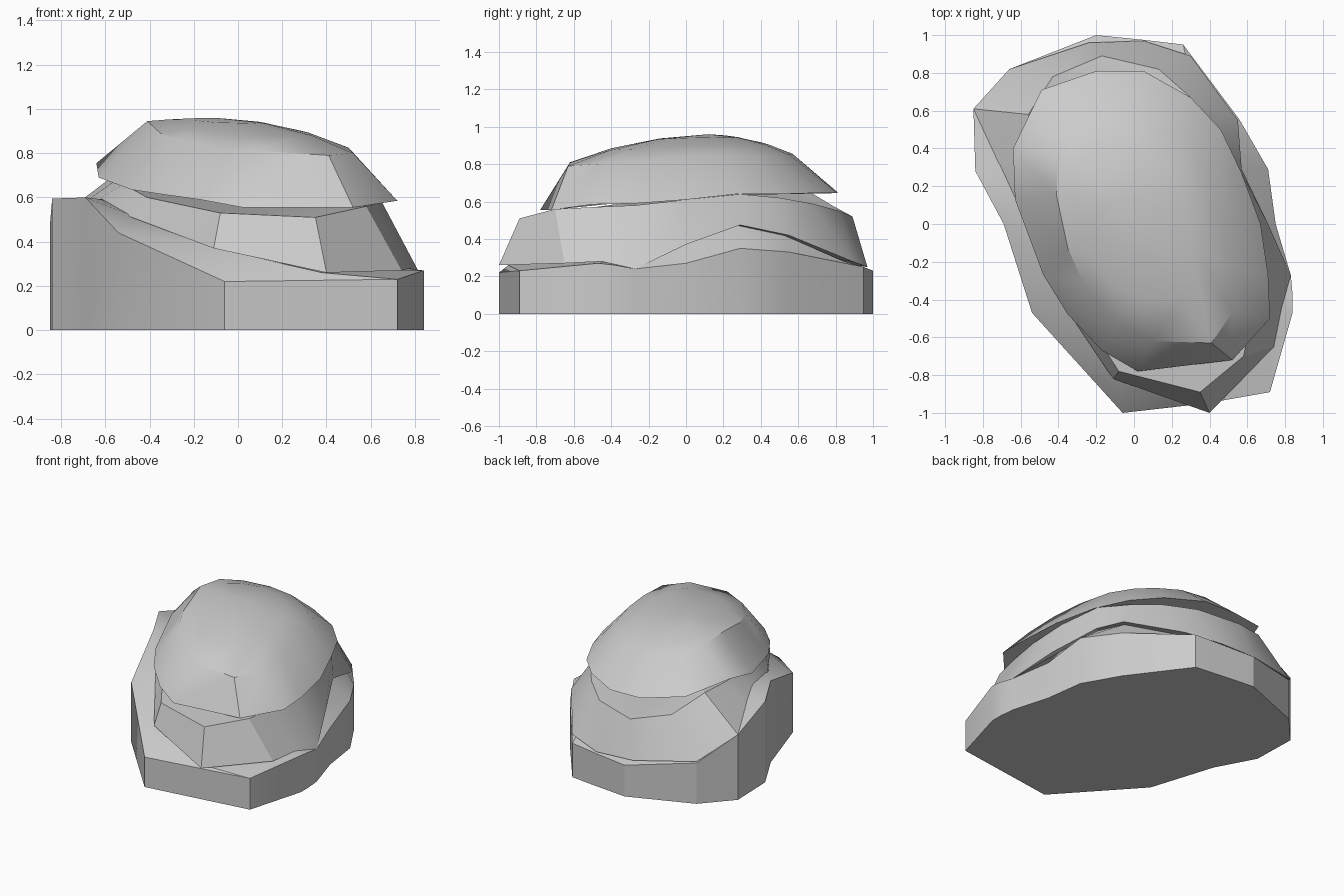
import bpy, bmesh, math


def rock_layer(name, rings, low_centre, high_centre, angle):
    """Skin a stack of matching outlines and fan both ends to a centre point."""
    bm = bmesh.new()
    loops = [[bm.verts.new(p) for p in ring] for ring in rings]
    n = len(loops[0])
    for a, b in zip(loops, loops[1:]):
        for i in range(n):
            j = (i + 1) % n
            bm.faces.new((a[i], a[j], b[j], b[i]))
    for loop, centre in ((loops[0], low_centre), (loops[-1], high_centre)):
        c = bm.verts.new(centre)
        for i in range(n):
            bm.faces.new((loop[i], loop[(i + 1) % n], c))
    bmesh.ops.recalc_face_normals(bm, faces=bm.faces[:])
    mesh = bpy.data.meshes.new(name)
    bm.to_mesh(mesh)
    bm.free()
    obj = bpy.data.objects.new(name, mesh)
    bpy.context.collection.objects.link(obj)
    bpy.ops.object.select_all(action='DESELECT')
    obj.select_set(True)
    bpy.context.view_layer.objects.active = obj
    bpy.ops.object.shade_smooth_by_angle(angle=math.radians(angle))
    return obj


def flat(ring, z):
    return [(x, y, z) for x, y, _ in ring]


def shrink(ring, f, dz=0.0):
    return [(x * f, y * f, z + dz) for x, y, z in ring]


def toward(ring, c, t, lift):
    """Move an outline part way to a centre point, bulging upward."""
    return [(x + (c[0] - x) * t, y + (c[1] - y) * t, z + (c[2] - z) * lift)
            for x, y, z in ring]


# Middle slab outlines, lower and upper edge
mid_low = [(.40, -1.0, .26), (.74, -.65, .27), (.78, -.45, .28), (.83, -.27, .24),
           (.71, 0, .37), (.57, .29, .475), (.55, .55, .42), (.30, .89, .28),
           (.05, .97, .25), (-.24, .96, .26), (-.66, .82, .31), (-.85, .61, .48),
           (-.72, .33, .56), (-.63, .13, .59), (-.48, -.27, .51), (-.11, -.82, .37)]
mid_high = [(.35, -.89, .51), (.58, -.70, .56), (.62, -.50, .57), (.65, -.27, .58),
            (.63, 0, .61), (.56, .29, .64), (.43, .50, .62), (.30, .67, .59),
            (.13, .82, .55), (-.17, .89, .52), (-.43, .78, .58), (-.56, .58, .70),
            (-.55, .33, .68), (-.52, .13, .66), (-.41, -.27, .60), (-.08, -.78, .53)]

# Base: vertical sides, uneven top edge rising to the left
base_edge = [(.72, -.89, .23), (.84, -.47, .27), (.84, -.38, .26), (.83, -.27, .24),
             (.75, 0, .27), (.71, .29, .35), (.56, .55, .33), (.26, .95, .25),
             (.05, .975, .24), (-.20, 1.0, .23), (-.66, .82, .30), (-.85, .61, .48),
             (-.84, .28, .595), (-.69, 0, .60), (-.54, -.47, .44), (-.06, -1.0, .22)]
rock_layer("base_rock", [flat(base_edge, 0), base_edge, shrink(mid_low, .95)],
           (0, 0, 0), (0, 0, .45), 25)

# Middle slab
rock_layer("middle_rock", [mid_low, mid_high], (0, 0, .40), (.05, 0, .58), 25)

# Domed cap: overhanging rim, shoulder, crown
rim = [(.02, -.78, .555), (.52, -.72, .555), (.72, -.50, .585), (.71, -.27, .59),
       (.67, 0, .61), (.57, .27, .64), (.46, .50, .64), (.30, .67, .645),
       (.05, .81, .645), (-.20, .81, .65), (-.49, .71, .70), (-.64, .40, .755),
       (-.63, .13, .69), (-.48, -.27, .635), (-.35, -.48, .615), (-.17, -.67, .59)]
shoulder = [(.10, -.62, .81), (.41, -.63, .79), (.52, -.47, .80), (.50, -.22, .825),
            (.46, 0, .84), (.40, .22, .845), (.31, .38, .84), (.20, .48, .84),
            (.05, .55, .85), (-.14, .57, .855), (-.31, .50, .88), (-.40, .36, .92),
            (-.41, .15, .945), (-.35, -.13, .89), (-.27, -.31, .86), (-.10, -.51, .82)]
crown = (-.10, .12, .96)
rock_layer("top_rock", [rim, shoulder, toward(shoulder, crown, .3, .5),
                        toward(shoulder, crown, .65, .85)],
           (.03, 0, .63), crown, 35)
